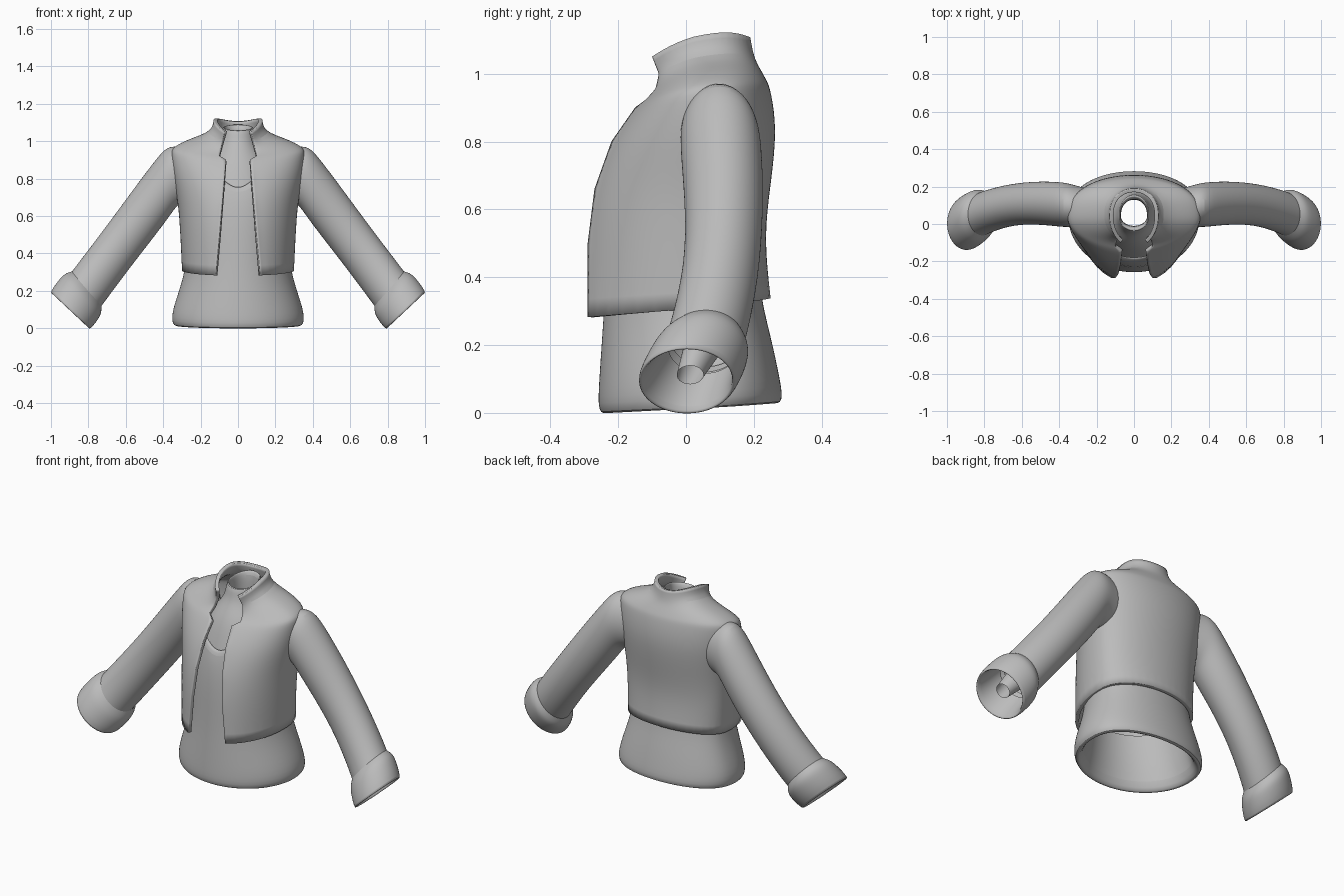
import bpy
from math import sin, cos, pi, asin

if "Cube" in bpy.data.objects:
    bpy.data.objects.remove(bpy.data.objects["Cube"], do_unlink=True)

SHADE = 0.5
grey = bpy.data.materials.new("cloth grey")
grey.use_nodes = True
grey.diffuse_color = (SHADE, SHADE, SHADE, 1)
grey.node_tree.nodes["Principled BSDF"].inputs["Base Color"].default_value = (SHADE, SHADE, SHADE, 1)


def loft(name, rings, closed=True, thickness=0):
    """Skin a list of rings with quads, then smooth the surface."""
    count = len(rings[0])
    faces = []
    for row in range(len(rings) - 1):
        low, high = row * count, (row + 1) * count
        for here in range(count if closed else count - 1):
            after = (here + 1) % count
            faces.append((low + here, low + after, high + after, high + here))
    mesh = bpy.data.meshes.new(name)
    mesh.from_pydata([point for ring in rings for point in ring], [], faces)
    mesh.materials.append(grey)
    obj = bpy.data.objects.new(name, mesh)
    bpy.context.collection.objects.link(obj)
    if thickness:
        solid = obj.modifiers.new("Thickness", "SOLIDIFY")
        solid.thickness = thickness
        solid.offset = -1
        solid.edge_crease_outer = solid.edge_crease_inner = solid.edge_crease_rim = 1
    smooth = obj.modifiers.new("Smooth", "SUBSURF")
    smooth.levels = smooth.render_levels = 2
    bpy.ops.object.select_all(action="DESELECT")
    obj.select_set(True)
    bpy.context.view_layer.objects.active = obj
    bpy.ops.object.shade_smooth_by_angle(angle=0.9)


def body_ring(height, half, front, back, tilt=0, lift=0, gap=0):
    """Garment ring: tilt raises the back, lift raises the sides, gap opens the front."""
    count, middle = 36, 0.04
    start = asin(gap / half)
    steps = count - 1 if gap else count
    ring = []
    for step in range(count):
        angle = start + (2 * pi - 2 * start) * step / steps
        facing = cos(angle)
        if facing > 0:
            y = middle - (middle + front) * facing / cos(start)
        else:
            y = middle + (back - middle) * abs(facing) ** 0.8
        z = height + tilt * (1 - facing) / 2 + min(0.08, lift * sin(angle) ** 2)
        ring.append((half * sin(angle), y, z))
    return ring


def arm_ring(along, radius, side):
    """Sleeve ring: along runs from the shoulder at zero to the cuff opening at one."""
    count = 20
    x = 0.35 + 0.55 * along
    y = 0.1 + 0.06 * along - 0.16 * along ** 3
    z = 0.82 - 0.73 * max(0, along)
    lean = 1.4 - 0.65 * along
    tall = radius * (1.15 - 0.15 * along)
    deep = radius * (0.85 + 0.15 * along)
    ring = []
    for step in range(count):
        angle = side * 2 * pi * step / count
        reach = tall * cos(angle)
        ring.append((side * (x + reach * cos(lean)), y - deep * sin(angle), z + reach * sin(lean)))
    return ring


def jacket_ring(height, half, front, back):
    """The front edges converge upwards and step apart at the lapel notch."""
    gap = 0.145 - 0.09 * height if height < 0.91 else 0.33 - 0.25 * height
    tilt = 0.18 * abs(height - 0.6)
    lift = 0.25 * max(0, height - 0.85)
    return body_ring(height, half, front, back, tilt, lift, gap)


def shirt_ring(height, half, front, back):
    """The sides rise near the top to form the scooped neckline."""
    return body_ring(height, half, front, back, tilt=0.03, lift=2.5 * max(0, height - 0.6))


# Undershirt rows: height, half width, front depth, back depth
hem = [(.3, .25, .2, .2), (0, .3, .21, .23), (-.01, .35, .26, .29), (.06, .36, .26, .28)]
waist = [(.2, .31, .25, .25), (.35, .27, .24, .21), (.6, .28, .23, .21)]
neckline = [(.75, .25, .2, .21), (.75, .23, .18, .2)]
loft("undershirt", [shirt_ring(*row) for row in hem + waist + neckline])

# High neck, folded in at the top
neck = [(.7, .24, .18, .2), (.87, .18, .13, .19), (.95, .11, .08, .18), (1, .09, .05, .16),
        (1.07, .08, .04, .16), (1.05, .07, .01, .13), (.95, .07, .01, .13)]
loft("neck", [body_ring(*row, tilt=0.03) for row in neck])

# Open jacket with rounded shoulders and a standing collar
jacket = [(.28, .3, .29, .25), (.5, .31, .29, .23), (.66, .32, .27, .25), (.8, .35, .22, .27),
          (.9, .36, .15, .25)]
collar = [(.92, .35, .12, .24), (.95, .27, .09, .22), (.98, .14, .08, .2), (1.03, .13, .1, .19)]
loft("jacket", [jacket_ring(*row) for row in jacket + collar], closed=False, thickness=0.02)

# Sleeve parts: position along the arm and radius, built on both sides
arm_parts = {
    "sleeve": [(-.2, .12), (-.1, .13), (0, .14), (.1, .14), (.3, .13), (.55, .12), (.8, .12), (.9, .12)],
    "cuff": [(.82, .11), (.86, .14), (.9, .15), (1, .15), (1, .13), (.85, .11)],
    "inner_sleeve": [(.85, .06), (.97, .04)],
}
for side, word in ((1, "left"), (-1, "right")):
    for part, rows in arm_parts.items():
        loft(f"{word}_{part}", [arm_ring(*row, side) for row in rows])
